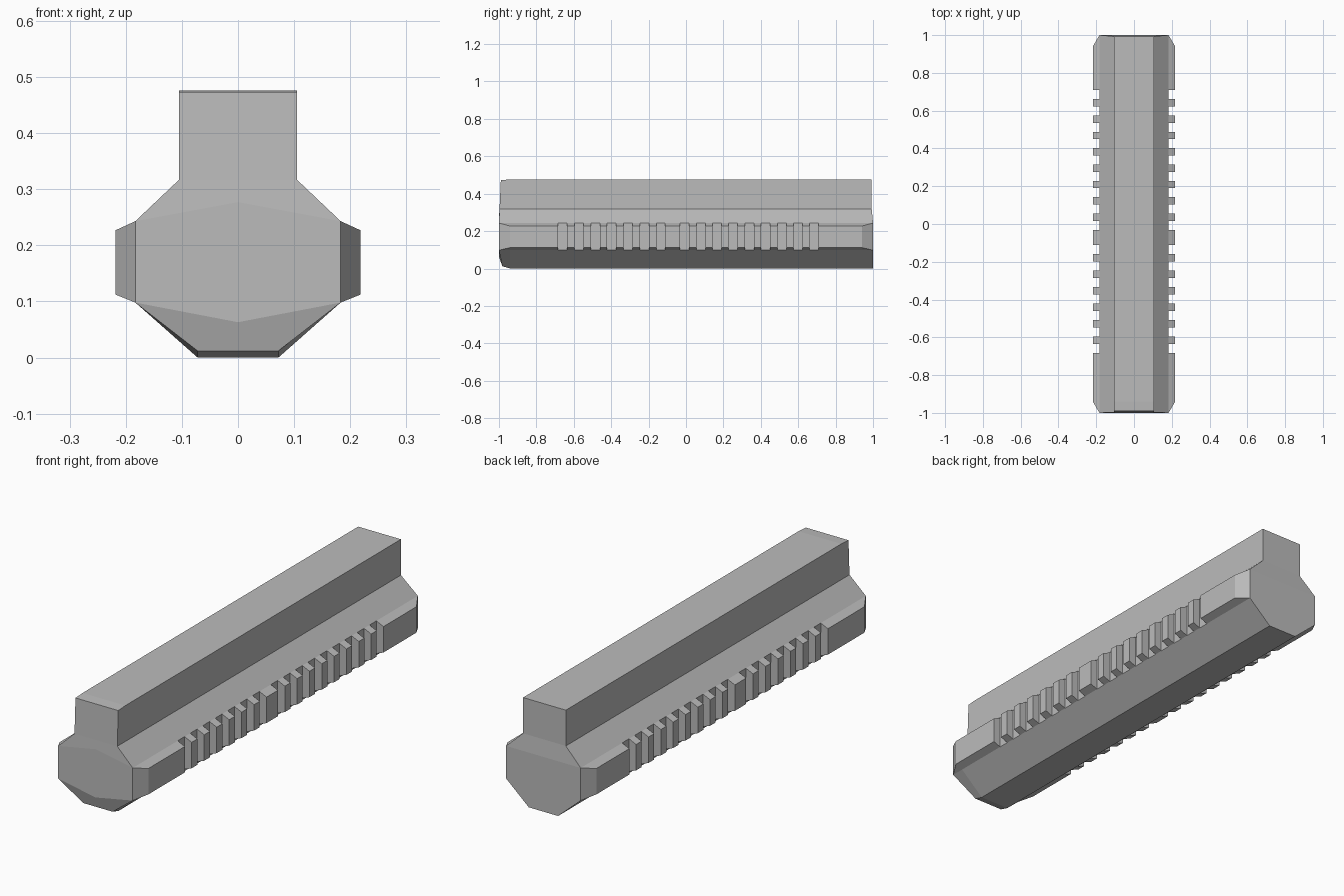
import bpy
import bmesh

if "Cube" in bpy.data.objects:
    bpy.data.objects.remove(bpy.data.objects["Cube"])

grey = bpy.data.materials.new("mid grey")
grey.diffuse_color = (0.5, 0.5, 0.5, 1)
grey.use_nodes = True
grey.node_tree.nodes["Principled BSDF"].inputs["Base Color"].default_value = grey.diffuse_color


def finish(bm, name):
    bmesh.ops.recalc_face_normals(bm, faces=bm.faces)
    mesh = bpy.data.meshes.new(name)
    bm.to_mesh(mesh)
    bm.free()
    mesh.materials.append(grey)
    obj = bpy.data.objects.new(name, mesh)
    bpy.context.collection.objects.link(obj)
    return obj


def loft(bm, rings):
    """Join successive point rings with quads; return their vertices."""
    loops = [[bm.verts.new(p) for p in ring] for ring in rings]
    n = len(loops[0])
    for a, b in zip(loops, loops[1:]):
        for i in range(n):
            j = (i + 1) % n
            bm.faces.new((a[i], a[j], b[j], b[i]))
    return loops


# Main body: raised bar on an angular lower block
half = [(0.072, 0.0), (0.183, 0.098), (0.183, 0.243), (0.105, 0.317), (0.105, 0.476)]
profile = half + [(-x, z) for x, z in reversed(half)]


def nose_point(x, z):
    if z < 0.05:
        return (x, -0.982, 0.012)
    if z > 0.45:
        return (x, -0.99, 0.473)
    return (x, -0.997 if z > 0.3 else -1.0, z)


bm = bmesh.new()
loops = loft(bm, [
    [nose_point(x, z) for x, z in profile],
    [(x, -0.94, z) for x, z in profile],
    [(x, 0.993 if z > 0.3 else 1.0, z) for x, z in profile],
])

# Faceted front end, split into chin, middle and brow
f = loops[0]
low = bm.verts.new((0, -1.0, 0.063))
high = bm.verts.new((0, -1.0, 0.277))
bm.faces.new((f[1], f[2], high, f[7], f[8], low))
bm.faces.new((f[0], f[1], low, f[8], f[9]))
bm.faces.new((f[2], f[3], f[6], f[7], high))
bm.faces.new((f[3], f[4], f[5], f[6]))

# Back end: wide block and upright bar
b = loops[-1]
bm.faces.new((b[0], b[1], b[2], b[7], b[8], b[9]))
bm.faces.new((b[2], b[3], b[6], b[7]))
bm.faces.new((b[3], b[4], b[5], b[6]))
finish(bm, "main_body")

# Side rails: toothed strips with gaps in two groups and tapered ends
gaps = [-0.66 + 0.0875 * i for i in range(7)] + [-0.007 + 0.0865 * i for i in range(9)]
edges = [-1.0] + [e for g in gaps for e in (g - 0.024, g + 0.024)] + [1.0]
rail = [(0.175, 0.11), (0.183, 0.098), (0.218, 0.112),
        (0.218, 0.227), (0.183, 0.243), (0.175, 0.23)]


def rail_ring(side, y):
    ring = []
    for x, z in rail:
        taper = abs(y) == 1.0 and x > 0.2
        ring.append((side * x, y * 0.94 if taper else y, z))
    return ring


for side, name in ((1, "right_rail"), (-1, "left_rail")):
    bm = bmesh.new()
    for y0, y1 in zip(edges[::2], edges[1::2]):
        start, end = loft(bm, [rail_ring(side, y0), rail_ring(side, y1)])
        for cap in (start, end):
            bm.faces.new((cap[0], cap[1], cap[4], cap[5]))
            bm.faces.new((cap[1], cap[2], cap[3], cap[4]))
    finish(bm, name)
